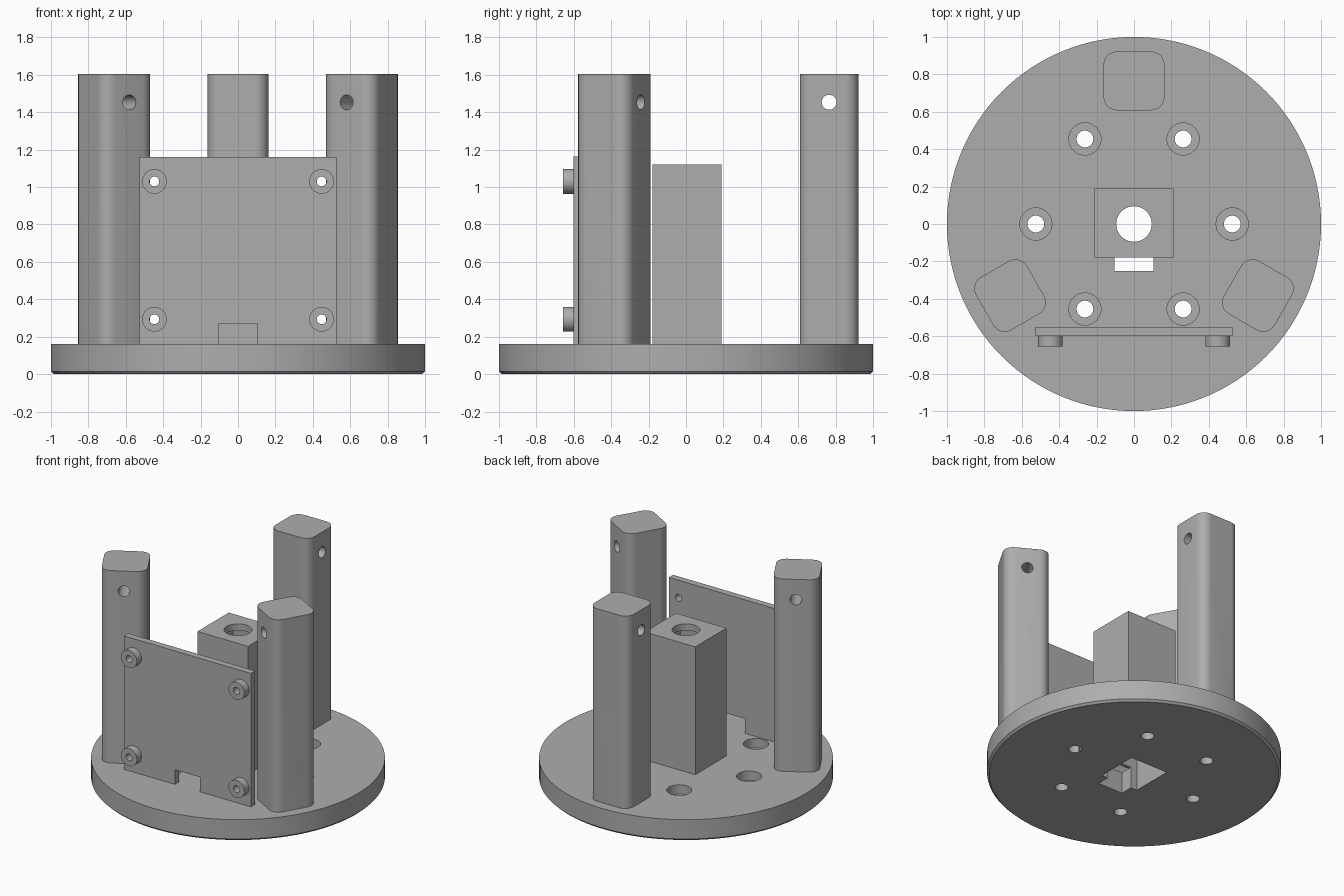
import bpy, math
from mathutils import Matrix, Vector

if "Cube" in bpy.data.objects:
    bpy.data.objects.remove(bpy.data.objects["Cube"], do_unlink=True)

grey = bpy.data.materials.new("plain grey")
grey.use_nodes = True
colour = (0.42, 0.42, 0.42, 1)
grey.diffuse_color = colour
grey.node_tree.nodes["Principled BSDF"].inputs["Base Color"].default_value = colour


def prism(name, outline, depth, matrix=Matrix()):
    """Extrude a flat outline along local z, then place it with a matrix."""
    n = len(outline)
    verts = [(x, y, z) for z in (0, depth) for x, y in outline]
    faces = [list(range(n))[::-1], list(range(n, 2 * n))]
    faces += [(i, (i + 1) % n, n + (i + 1) % n, n + i) for i in range(n)]
    mesh = bpy.data.meshes.new(name)
    mesh.from_pydata(verts, [], faces)
    mesh.transform(matrix)
    mesh.materials.append(grey)
    obj = bpy.data.objects.new(name, mesh)
    bpy.context.collection.objects.link(obj)
    return obj


def circle(r, n=48):
    return [(r * math.cos(2 * math.pi * i / n), r * math.sin(2 * math.pi * i / n)) for i in range(n)]


def rect(x0, x1, y0, y1):
    return [(x0, y0), (x1, y0), (x1, y1), (x0, y1)]


def rounded(w, d, r, steps=6):
    pts = []
    for k, (sx, sy) in enumerate([(1, 1), (-1, 1), (-1, -1), (1, -1)]):
        for i in range(steps + 1):
            a = math.pi / 2 * (k + i / steps)
            pts.append((sx * (w - r) + r * math.cos(a), sy * (d - r) + r * math.sin(a)))
    return pts


def at(x, y, z):
    return Matrix.Translation((x, y, z))


def select(obj):
    bpy.ops.object.select_all(action='DESELECT')
    obj.select_set(True)
    bpy.context.view_layer.objects.active = obj


def cut(obj, cutters):
    select(obj)
    for c in cutters:
        mod = obj.modifiers.new("cut", 'BOOLEAN')
        mod.operation, mod.solver, mod.object = 'DIFFERENCE', 'EXACT', c
        bpy.ops.object.modifier_apply(modifier=mod.name)
        bpy.data.objects.remove(c, do_unlink=True)


def smooth(obj):
    select(obj)
    bpy.ops.object.shade_smooth_by_angle(angle=math.radians(30))


# Local z runs towards -y, local y runs up
FACE_FRONT = Matrix.Rotation(math.pi / 2, 4, 'X')
# Local x runs along y, local y runs up, local z runs along x
FACE_SIDE = Matrix(((0, 0, 1, 0), (1, 0, 0, 0), (0, 1, 0, 0), (0, 0, 0, 1)))

# Round base with a chamfered lower edge
base = prism("base", circle(1, 128), 0.16)
for v in base.data.vertices:
    if v.co.z < 0.01:
        v.co.x *= 0.985
        v.co.y *= 0.985
rim = prism("rim", circle(1, 128), 0.145, at(0, 0, 0.015))
bpy.data.objects.remove(rim, do_unlink=True)
bpy.data.objects.remove(base, do_unlink=True)
base = prism("base", circle(1, 128), 0.16)
bevel = base.modifiers.new("edge", 'BEVEL')
bevel.width, bevel.limit_method = 0.015, 'WEIGHT'
weights = base.data.attributes.new("bevel_weight_edge", 'FLOAT', 'EDGE')
for e in base.data.edges:
    low = all(base.data.vertices[i].co.z < 0.01 for i in e.vertices)
    weights.data[e.index].value = 1.0 if low else 0.0
select(base)
bpy.ops.object.modifier_apply(modifier="edge")

# Counterbored screw holes, square opening and cable slot
cutters = []
for i in range(6):
    a = i * math.pi / 3
    x, y = 0.525 * math.cos(a), 0.525 * math.sin(a)
    cutters.append(prism("hole", circle(0.045, 32), 0.4, at(x, y, -0.1)))
    cutters.append(prism("counterbore", circle(0.086, 32), 0.2, at(x, y, 0.09)))
cutters.append(prism("opening", rect(-0.155, 0.155, -0.155, 0.16), 0.4, at(0, 0, -0.1)))
cutters.append(prism("slot", rect(-0.103, 0.103, -0.25, -0.1), 0.4, at(0, 0, -0.1)))
cut(base, cutters)
smooth(base)

# Hollow central housing with a round hole in its roof
housing = prism("center_housing", rect(-0.21, 0.21, -0.18, 0.19), 0.96, at(0, 0, 0.16))
cut(housing, [
    prism("cavity", rect(-0.155, 0.155, -0.155, 0.16), 0.98, at(0, 0, 0.09)),
    prism("roof_hole", circle(0.095), 0.3, at(0, 0, 1))])
smooth(housing)

# Three forked posts, each with a rounded saddle and a pin hole
saddle = [(-0.3, 1.8), (-0.3, 1.13), (-0.16, 1.13)]
for i in range(7):
    a = math.pi / 2 * i / 6
    saddle.append((-0.095 - 0.06 * math.cos(a), 1.13 + 0.06 * math.sin(a)))
saddle += [(-y, z) for y, z in reversed(saddle)]
saddle.reverse()
for name, turn in (("back_post", 0), ("right_post", 120), ("left_post", 240)):
    post = prism(name, rounded(0.163, 0.157, 0.07), 1.445, at(0, 0, 0.16))
    cut(post, [
        prism("gap", saddle, 0.182, at(-0.091, 0, 0) @ FACE_SIDE),
        prism("pin_hole", circle(0.04, 32), 0.8, at(-0.4, 0, 1.453) @ FACE_SIDE)])
    smooth(post)
    post.matrix_world = Matrix.Rotation(math.radians(turn), 4, 'Z') @ at(0, 0.765, 0)

# Upright front board with a cable notch
board_outline = [(-0.527, 0.16), (-0.105, 0.16), (-0.105, 0.27), (0.105, 0.27),
                 (0.105, 0.16), (0.527, 0.16), (0.527, 1.162), (-0.527, 1.162)]
board = prism("front_board", board_outline, 0.05, at(0, -0.55, 0) @ FACE_FRONT)
spots = [(x, z) for x in (-0.447, 0.447) for z in (0.293, 1.03)]
cut(board, [prism("screw_hole", circle(0.026, 24), 0.3, at(x, -0.45, z) @ FACE_FRONT) for x, z in spots])
smooth(board)

# Four ring bosses on the board
for x, z in spots:
    boss = prism("board_boss", circle(0.066, 32), 0.056, at(x, -0.6, z) @ FACE_FRONT)
    cut(boss, [prism("boss_hole", circle(0.026, 24), 0.3, at(x, -0.5, z) @ FACE_FRONT)])
    smooth(boss)
